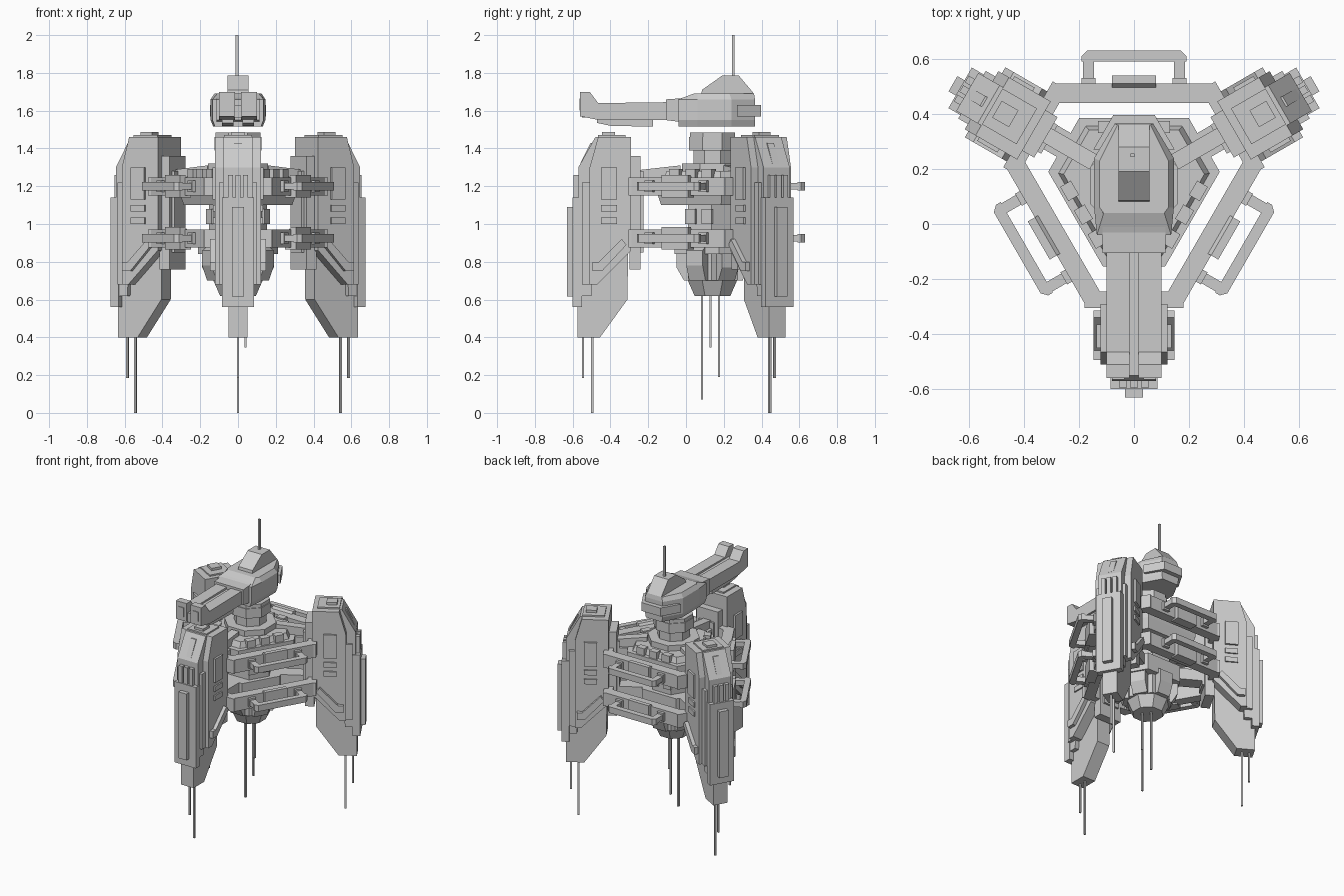
import bpy, bmesh, math
from mathutils import Matrix, Vector

if "Cube" in bpy.data.objects:
    bpy.data.objects.remove(bpy.data.objects["Cube"])

grey = bpy.data.materials.new("hull_grey")
grey.diffuse_color = (0.6, 0.6, 0.6, 1)
grey.use_nodes = True
grey.node_tree.nodes["Principled BSDF"].inputs["Base Color"].default_value = grey.diffuse_color
CY = 0.14  # y of the vertical symmetry axis


def loft(a, b):
    """Solid between two matching rings of points."""
    n = len(a)
    faces = [list(range(n))[::-1], list(range(n, 2 * n))]
    faces += [[i, (i + 1) % n, n + (i + 1) % n, n + i] for i in range(n)]
    return [Vector(p) for p in list(a) + list(b)], faces


def box(x0, x1, y0, y1, z0, z1):
    ring = [(x0, y0), (x1, y0), (x1, y1), (x0, y1)]
    return loft([(*p, z0) for p in ring], [(*p, z1) for p in ring])


def slab(prof, x0, x1):
    """(y, z) outline extruded along x."""
    return loft([(x0, y, z) for y, z in prof], [(x1, y, z) for y, z in prof])


def prism(ring, z0, z1, s0=1.0, s1=1.0):
    return loft([(x * s0, y * s0, z0) for x, y in ring],
                [(x * s1, y * s1, z1) for x, y in ring])


def mirror(solids):
    return solids + [([Vector((-p.x, p.y, p.z)) for p in v], f) for v, f in solids]


def part(name, solids, turns=1, axis=True, shift=0.0):
    """Object from solids, repeated around the central axis."""
    bm = bmesh.new()
    for k in range(turns):
        m = (Matrix.Translation((0, CY - shift if axis else 0, 0))
             @ Matrix.Rotation(k * math.tau / 3, 4, 'Z') @ Matrix.Translation((0, shift, 0)))
        for verts, faces in solids:
            vs = [bm.verts.new(m @ p) for p in verts]
            for f in faces:
                bm.faces.new([vs[i] for i in f])
    bmesh.ops.recalc_face_normals(bm, faces=bm.faces)
    me = bpy.data.meshes.new(name)
    bm.to_mesh(me)
    bm.free()
    me.materials.append(grey)
    bpy.context.collection.objects.link(bpy.data.objects.new(name, me))


def pylon(name, solids):
    part("pylon_" + name, solids, 3, shift=0.01)


def tri_ring(side, corner):
    """Triangle with cut corners; long sides at +y and its 120 degree turns."""
    pts = []
    for k in range(3):
        a = math.radians(-90 + 120 * k)
        u, t = Vector((math.cos(a), math.sin(a))), Vector((-math.sin(a), math.cos(a)))
        h = (2 * side - corner) / math.sqrt(3)
        pts += [tuple(u * corner - t * h), tuple(u * corner + t * h)]
    return pts


def octagon(r):
    r /= math.cos(math.pi / 8)
    return [(r * math.cos(math.pi / 8 + i * math.pi / 4),
             r * math.sin(math.pi / 8 + i * math.pi / 4)) for i in range(8)]


def rod(x, y, z0, z1, w=0.006):
    return box(x - w, x + w, y - w, y + w, z0, z1)


# --- three pylons (outward is -y before turning) ---
pylon("spine", [slab([(-.44, 1.36), (-.45, .60), (-.595, .40), (-.715, .40),
                      (-.715, .60), (-.70, 1.28), (-.62, 1.44)], -.05, .05)])
pylon("body", [slab([(-.43, 1.46), (-.43, .86), (-.61, .68), (-.65, .68),
                     (-.65, 1.30), (-.605, 1.46)], -.122, .122)])
pylon("side_panels", mirror([
    box(.12, .136, -.59, -.505, 1.13, 1.30), box(.12, .132, -.59, -.505, 1.065, 1.10),
    box(.12, .132, -.59, -.505, 1.0, 1.035)]))
pylon("side_pipe", mirror([
    slab([(-.635, .75), (-.585, .75), (-.455, .89), (-.48, .92), (-.60, .80), (-.635, .80)],
         .11, .147)]))
pylon("front_armour", [slab([(-.64, .62), (-.69, .62), (-.71, .68), (-.71, 1.30),
                             (-.62, 1.46), (-.60, 1.46)], -.08, .08),
                       box(-.10, .10, -.69, -.64, .68, 1.22)])
pylon("outer_plate", [box(-.085, .085, -.74, -.69, .56, 1.14)])
pylon("outer_strip", [box(-.032, .032, -.77, -.73, .615, 1.09)])
pylon("vents", [box(x - .014, x + .014, -.735, -.70, 1.12, 1.26) for x in (-.04, 0, .04)])
pylon("brow", [slab([(-.70, 1.32), (-.645, 1.43), (-.63, 1.43), (-.63, 1.32)], -.02, .02)])
pylon("cap", [box(-.075, .075, -.605, -.46, 1.45, 1.47),
              box(-.035, .035, -.585, -.515, 1.46, 1.487)])
pylon("inner_block", [box(-.085, .085, -.44, -.38, .76, 1.36),
                      box(-.06, .06, -.40, -.365, .85, 1.28)])
pylon("spikes", [rod(0, -.685, .185, .42), rod(0, -.637, 0, .42)])

# --- two tiers of beams with grab rails (sides face +y before turning) ---
for tier, z in (("upper", 1.2), ("lower", .925)):
    beam = [(-.29, .30), (.29, .30), (.30, .37), (-.30, .37)]
    part(tier + "_beam", [prism(beam, z - .05, z + .045)], 3)
    part(tier + "_beam_box", [slab([(.335, z - .06), (.335, z + .02), (.37, z + .06),
                                    (.40, z + .06), (.40, z - .06)], -.08, .08)], 3)
    bar = [(-.19, .45), (.19, .45), (.19, .47), (.17, .49), (-.17, .49), (-.19, .47)]
    part(tier + "_rail", [prism(bar, z - .022, z + .022)], 3)
    part(tier + "_rail_posts", mirror([box(.145, .185, .36, .46, z - .018, z + .018),
                                       box(.14, .19, .36, .39, z - .03, z + .03)]), 3)
    part(tier + "_arm", [box(-.05, .05, -.42, -.10, z - .045, z + .035)], 3)
    # beam ends closing onto each pylon
    part(tier + "_joint", [box(-.18, .18, -.445, -.385, z - .05, z + .045)], 3)

# --- central core ---
deck = tri_ring(.245, .295)
part("core_column", [prism(tri_ring(.135, .13), .70, 1.15)])
part("core_deck", [prism(deck, 1.10, 1.17, .92, 1), prism(deck, 1.17, 1.24),
                   prism(deck, 1.24, 1.28, .88, .82)])
part("deck_boxes", [box(x - .03, x + .03, .19, .235, 1.23, 1.29) for x in (-.1, 0, .1)], 3)
part("core_lower_ring", [prism(tri_ring(.165, .20), .84, .96)])
part("core_fins", [slab([(.10, .70), (.16, .70), (.19, .78), (.19, .86), (.10, .92)], -.05, .05)], 3)
part("core_corner_fins", [slab([(-.10, .70), (-.15, .70), (-.19, .77), (-.19, .88), (-.10, .92)],
                               -.05, .05)], 3)
part("core_wall_boxes", [box(x - .03, x + .03, .125, .15, 1.0, 1.08) for x in (-.05, .05)], 3)
part("core_base", [prism(octagon(.13), .62, .70, .73, 1)])
part("pylon_strut", [slab([(-.17, 1.24), (-.17, 1.31), (-.44, 1.28), (-.44, 1.23)], -.03, .03)], 3)
part("core_spikes", [rod(0, -.055, .07, .64), rod(.04, -.01, .345, .64), rod(0, .035, .19, .64)])
part("neck", [prism(octagon(.16), 1.26, 1.32), prism(octagon(.10), 1.32, 1.40),
              prism(octagon(.125), 1.39, 1.46), prism(octagon(.12), 1.46, 1.485)])

# --- turret head ---
lower = [(-.135, -.04), (.135, -.04), (.145, .06), (.145, .24), (.07, .365), (-.07, .365),
         (-.145, .24), (-.145, .06)]
upper = [(-.11, .04), (.11, .04), (.125, .06), (.125, .23), (.06, .36), (-.06, .36),
         (-.125, .23), (-.125, .06)]
part("head", [loft([(x * .9, y, 1.515) for x, y in lower], [(*p, 1.55) for p in lower]),
              loft([(*p, 1.55) for p in lower], [(*p, 1.66) for p in lower]),
              loft([(*p, 1.66) for p in lower], [(*p, 1.69) for p in upper])], axis=False)
part("head_dome", [slab([(.08, 1.68), (.085, 1.71), (.19, 1.785), (.28, 1.785), (.36, 1.69)],
                        -.056, .056)], axis=False)
part("head_back_blocks", [prism([(-.148, .27), (.148, .27), (.075, .397), (-.075, .397)],
                                1.57, 1.63)], axis=False)
part("head_antenna", [rod(-.005, .25, 1.77, 2.0, .007)], axis=False)
part("mantlet", [slab([(-.105, 1.55), (-.105, 1.66), (-.03, 1.665), (.05, 1.69), (.05, 1.53)],
                      -.115, .115)], axis=False)

# --- twin cannon ---
part("cannon_barrels", mirror([
    slab([(-.56, 1.57), (-.56, 1.70), (-.51, 1.70), (-.465, 1.64), (-.09, 1.645),
          (-.09, 1.55), (-.46, 1.55)], .016, .10)]), axis=False)
part("cannon_muzzles", mirror([box(.035, .08, -.565, -.55, 1.60, 1.665)]), axis=False)
part("cannon_spine", [box(-.02, .02, -.55, -.09, 1.565, 1.63)], axis=False)
part("cannon_under_rail", mirror([
    slab([(-.47, 1.555), (-.47, 1.535), (-.40, 1.52), (-.175, 1.515), (-.175, 1.555)],
         .025, .085)]), axis=False)
